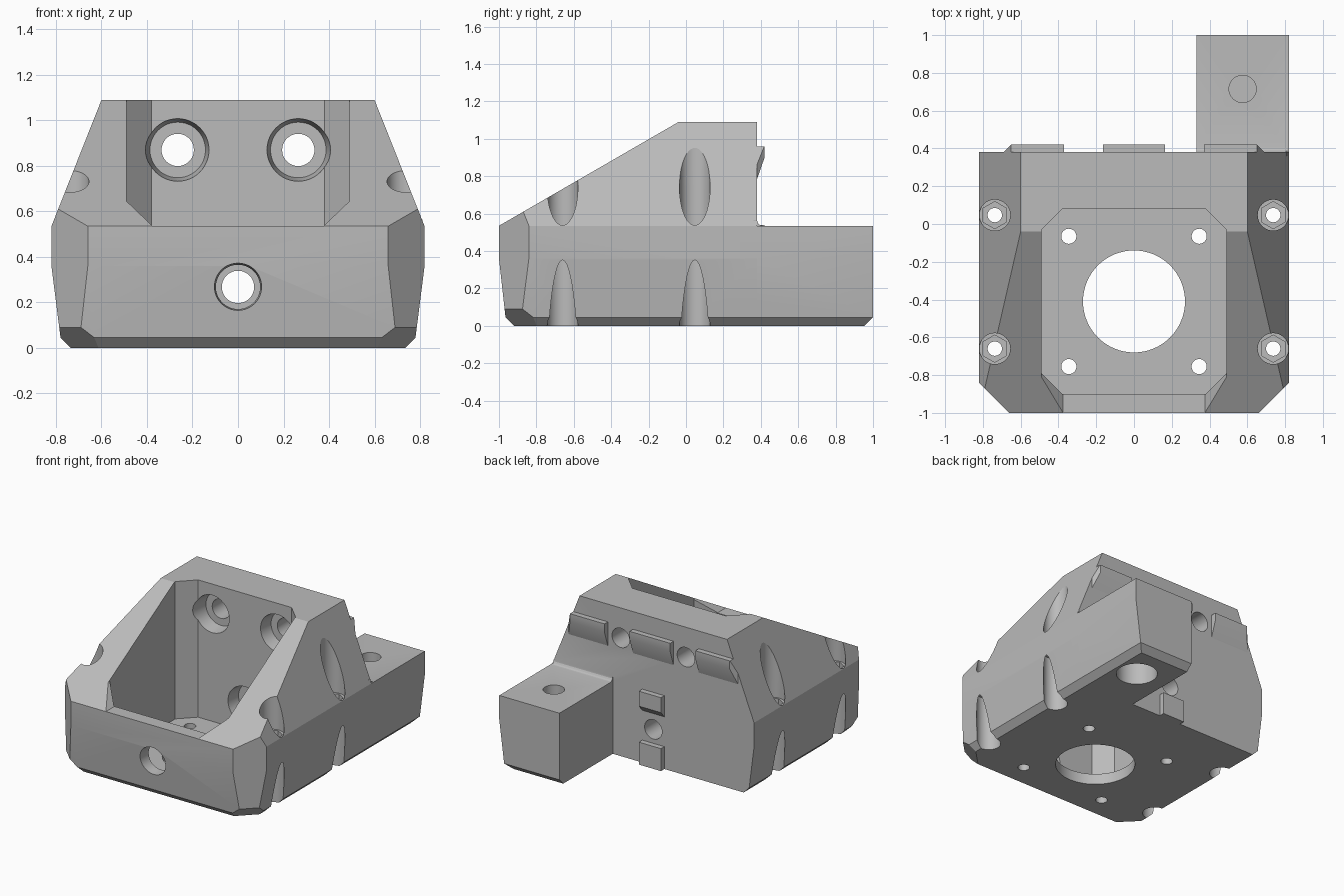
import bpy, bmesh, math
from mathutils import Vector, Matrix

cube = bpy.data.objects.get("Cube")
if cube:
    bpy.data.objects.remove(cube, do_unlink=True)

grey = bpy.data.materials.new("plain_grey")
grey.use_nodes = True
grey.diffuse_color = (0.5, 0.5, 0.5, 1)
grey.node_tree.nodes["Principled BSDF"].inputs["Base Color"].default_value = (0.5, 0.5, 0.5, 1)


def finish(name, bm):
    bmesh.ops.recalc_face_normals(bm, faces=bm.faces)
    mesh = bpy.data.meshes.new(name)
    bm.to_mesh(mesh)
    bm.free()
    mesh.materials.append(grey)
    obj = bpy.data.objects.new(name, mesh)
    bpy.context.collection.objects.link(obj)
    return obj


def planed_box(name, low, high, planes):
    """Box trimmed by (point, outward normal) planes."""
    bm = bmesh.new()
    low, high = Vector(low), Vector(high)
    bmesh.ops.create_cube(bm, size=1, matrix=Matrix.Translation((low + high) / 2)
                          @ Matrix.Diagonal((*(high - low), 1)))
    for point, normal in planes:
        bmesh.ops.bisect_plane(bm, geom=bm.verts[:] + bm.edges[:] + bm.faces[:], dist=1e-5,
                               plane_co=point, plane_no=Vector(normal).normalized(), clear_outer=True)
        rim = [e for e in bm.edges if e.is_boundary]
        if rim:
            bmesh.ops.holes_fill(bm, edges=rim)
    return finish(name, bm)


def prism(name, points, axis, start, end):
    """Extrude a 2D outline along x, y or z."""
    def place(a, b, c):
        return {"x": (c, a, b), "y": (a, c, b), "z": (a, b, c)}[axis]
    bm = bmesh.new()
    face = bm.faces.new([bm.verts.new(place(a, b, start)) for a, b in points])
    new = bmesh.ops.extrude_face_region(bm, geom=[face])["geom"]
    shift = Vector(place(0, 0, end - start))
    bmesh.ops.translate(bm, vec=shift, verts=[v for v in new if isinstance(v, bmesh.types.BMVert)])
    return finish(name, bm)


def bore(start, end, r1, r2=None, sides=48):
    """Round or tapered cutter between two points."""
    start, end = Vector(start), Vector(end)
    run = end - start
    bm = bmesh.new()
    bmesh.ops.create_cone(bm, cap_ends=True, segments=sides, radius1=r1, radius2=r2 or r1, depth=run.length,
                          matrix=Matrix.Translation((start + end) / 2) @ run.to_track_quat("Z", "Y").to_matrix().to_4x4())
    return finish("cutter", bm)


def combine(target, tool, operation="DIFFERENCE"):
    mod = target.modifiers.new("combine", "BOOLEAN")
    mod.operation, mod.solver, mod.object = operation, "EXACT", tool
    bpy.context.view_layer.objects.active = target
    bpy.ops.object.modifier_apply(modifier=mod.name)
    bpy.data.objects.remove(tool, do_unlink=True)


# Outer planes shared by the housing and the rear block
def side_planes(s):
    return [((s * 0.82, 0, 0.535), (s * 0.555, 0, 0.22)),
            ((s * 0.82, 0, 0.36), (s * 0.315, 0, -0.04)),
            ((s * 0.78, 0, 0.045), (s, 0, -1))]


planes = side_planes(1) + side_planes(-1)
for s in (-1, 1):
    planes += [((s * 0.66, -1, 0), (s, -1, 0)), ((s * 0.66, -1, 0.09), (s, -1, -1.41))]
planes += [((0, -1, 0.535), (0, -0.555, 0.96)),
           ((0, -1, 0.36), (0, -0.315, -0.035)),
           ((0, -0.965, 0.045), (0, -1, -1))]
housing = planed_box("housing", (-0.82, -1, 0), (0.82, 0.38, 1.09), planes)

# Rear block with a small fillet strip
block = planed_box("block", (0.33, 0.2, 0), (0.82, 1, 0.535),
                   side_planes(1) + [((0, 1, 0.045), (0, 1, -1))])
combine(housing, block, "UNION")
arc = [math.radians(a) for a in (180, 202.5, 225, 247.5, 270)]
outline = [(0.36, 0.52)] + [(0.36, 0.565)] + [(0.41 + 0.03 * math.cos(a), 0.565 + 0.03 * math.sin(a)) for a in arc] + [(0.41, 0.52)]
combine(housing, prism("fillet", outline, "x", 0.33, 0.81), "UNION")

# Motor pocket and the lowered front wall
pocket = [(-0.38, -0.9), (0.38, -0.9), (0.49, -0.79), (0.49, -0.03),
          (0.38, 0.08), (-0.38, 0.08), (-0.49, -0.03), (-0.49, -0.79)]
combine(housing, prism("cutter", pocket, "z", 0.08, 1.3))
opening = [(-0.375, 0.535), (0.375, 0.535), (0.49, 0.645), (0.49, 1.3), (-0.49, 1.3), (-0.49, 0.645)]
combine(housing, prism("cutter", opening, "y", -1.1, -0.6))

# Motor shaft opening and its four screw holes
combine(housing, bore((0, -0.41, -0.1), (0, -0.41, 0.2), 0.27, sides=64))
for x in (-0.345, 0.345):
    for y in (-0.755, -0.065):
        combine(housing, bore((x, y, -0.1), (x, y, 0.2), 0.04, sides=32))

# Countersunk mounting holes through the back wall
for x, z in ((-0.265, 0.87), (0.265, 0.87), (0, 0.268)):
    combine(housing, bore((x, -0.05, z), (x, 0.18, z), 0.158, 0.122))
    combine(housing, bore((x, 0.1, z), (x, 0.6, z), 0.071))

# Screwdriver access in the front wall
combine(housing, bore((0, -1.02, 0.268), (0, -0.8, 0.268), 0.106, 0.09))

# Side screw channels with nut recesses
for x in (-0.737, 0.737):
    for y in (-0.66, 0.047):
        combine(housing, bore((x, y, 0.535), (x, y, 1.3), 0.082))
        combine(housing, bore((x, y, 0.49), (x, y, 0.6), 0.072, sides=6))
        combine(housing, bore((x, y, 0.3), (x, y, 0.6), 0.038, sides=32))
        combine(housing, bore((x, y, -0.1), (x, y, 0.4), 0.082))

# Rod sockets in the rear block
combine(housing, bore((0.575, 0.715, 0.36), (0.575, 0.715, 0.7), 0.072))
combine(housing, bore((0.575, 0.715, -0.1), (0.575, 0.715, 0.33), 0.14))

# Raised pads on the back, trimmed to the sloping sides
parts = [housing]
pad_planes = [((0, 0.42, 0.9), (0, 0.13, -0.045))]
for s in (-1, 1):
    pad_planes += [side_planes(s)[0], ((s * 0.65, 0.42, 0), (s, 1, 0))]
for name, x1, x2 in (("right_pad", -0.75, -0.37), ("middle_pad", -0.165, 0.165), ("left_pad", 0.37, 0.75)):
    parts.append(planed_box(name, (x1, 0.36, 0.76), (x2, 0.42, 0.96), pad_planes))
parts.append(planed_box("lower_pad", (-0.09, 0.36, 0), (0.09, 0.42, 0.165), []))
parts.append(planed_box("centre_pad", (-0.09, 0.36, 0.37), (0.09, 0.42, 0.54),
                        [((0, 0.42, 0.43), (0, 0.04, -0.035))]))

# Smooth round walls, keep edges crisp
for obj in bpy.context.selected_objects:
    obj.select_set(False)
for obj in parts:
    obj.select_set(True)
bpy.context.view_layer.objects.active = housing
bpy.ops.object.shade_smooth_by_angle(angle=math.radians(20))
